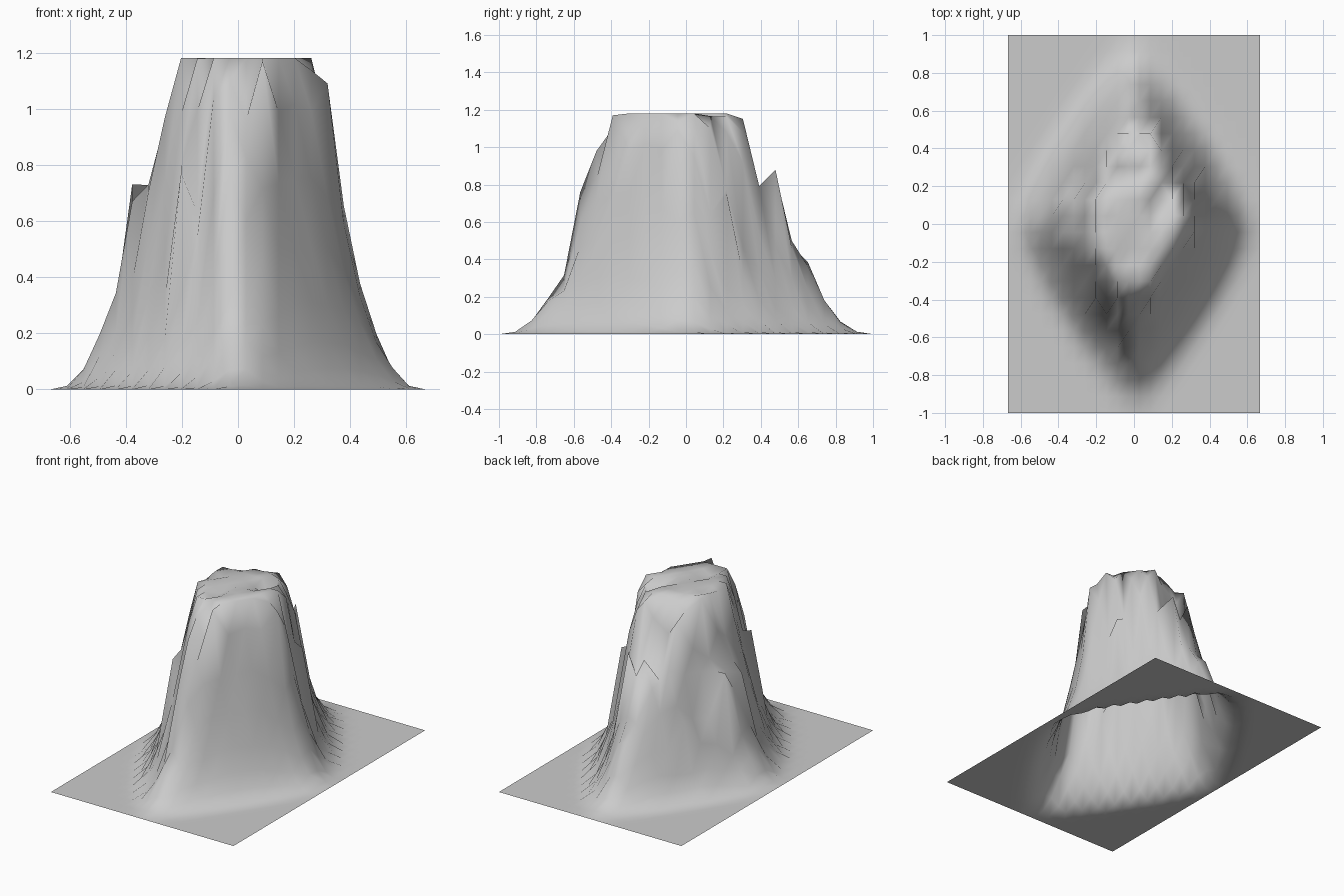
import bpy, bmesh, random

N = 24                      # grid points per side
HX, HY, TOP = 0.667, 1.0, 1.18
random.seed(4)

# Average slope profile: (distance from centre, height)
PROFILE = [(0, 1.25), (0.39, 1.18), (0.478, 0.98), (0.565, 0.68), (0.652, 0.39),
           (0.739, 0.20), (0.826, 0.09), (0.913, 0.015), (1.0, 0), (9, 0)]

# Single crags and gullies, snapped to the grid: (x, y, height)
CRAGS = [
    # front spurs
    (-0.20, -0.39, 0.77), (-0.145, -0.39, 0.63), (-0.09, -0.39, 1.04), (-0.03, -0.39, 1.10),
    (0.03, -0.39, 0.96), (0.087, -0.39, 1.17), (0.03, -0.65, 0.24), (0.087, -0.565, 0.47),
    (-0.03, -0.565, 0.76), (0.03, -0.478, 0.83), (-0.03, -0.478, 0.98), (0.03, -0.565, 0.60),
    # left shoulder
    (-0.26, 0.043, 0.95), (-0.26, -0.043, 0.88), (-0.32, -0.043, 0.73), (-0.32, 0.043, 0.70),
    (-0.375, 0.13, 0.73), (-0.26, 0.13, 0.80), (-0.26, 0.39, 0.47),
    # broken back
    (-0.145, 0.304, 1.07), (-0.20, 0.217, 0.88), (-0.03, 0.478, 0.86), (0.087, 0.478, 0.88),
    (0.03, 0.478, 0.74), (0.03, 0.39, 0.74), (0.087, 0.39, 0.70), (-0.087, 0.39, 0.70),
    (-0.03, 0.39, 0.74), (0.03, 0.304, 1.06), (-0.03, 0.304, 1.02), (-0.087, 0.304, 0.98),
    (0.03, 0.565, 0.50), (-0.03, 0.565, 0.47),
    # right shoulder
    (0.145, 0.13, 1.02), (0.26, 0.043, 1.18), (0.26, 0.13, 1.10), (0.32, -0.043, 1.09),
    (0.32, 0.13, 0.64), (0.32, 0.217, 0.75), (0.20, 0.304, 0.92),
]


def grid_index(x, y):
    return round((x / HX + 1) / 2 * (N - 1)), round((y / HY + 1) / 2 * (N - 1))


CRAG_AT = {grid_index(x, y): h for x, y, h in CRAGS}


def slope(d):
    for (a, ha), (b, hb) in zip(PROFILE, PROFILE[1:]):
        if d <= b:
            return ha + (hb - ha) * (d - a) / (b - a)
    return 0


def height(x, y):
    key = grid_index(x, y)
    if key in CRAG_AT:
        return CRAG_AT[key]
    p = 1.22                # slightly rounded diamond footprint
    d = ((abs(x) / HX) ** p + (abs(y) / HY) ** p) ** (1 / p)
    base = slope(d)
    # mild roughness on the steep flanks, calmer on the front right
    rough = 0.03 if x > 0 and y < 0 else 0.07
    base += random.uniform(-rough, rough) * min(1, base * 2)
    return max(0, min(TOP, base))


# Open terrain sheet with a flat-topped mountain
bm = bmesh.new()
bmesh.ops.create_grid(bm, x_segments=N - 1, y_segments=N - 1, size=1)
for v in bm.verts:
    x, y = v.co.x * HX, v.co.y * HY
    v.co = (x, y, height(x, y))
for f in bm.faces:
    f.smooth = True
mesh = bpy.data.meshes.new("mountain")
bm.to_mesh(mesh)
bm.free()
bpy.context.collection.objects.link(bpy.data.objects.new("mountain", mesh))
